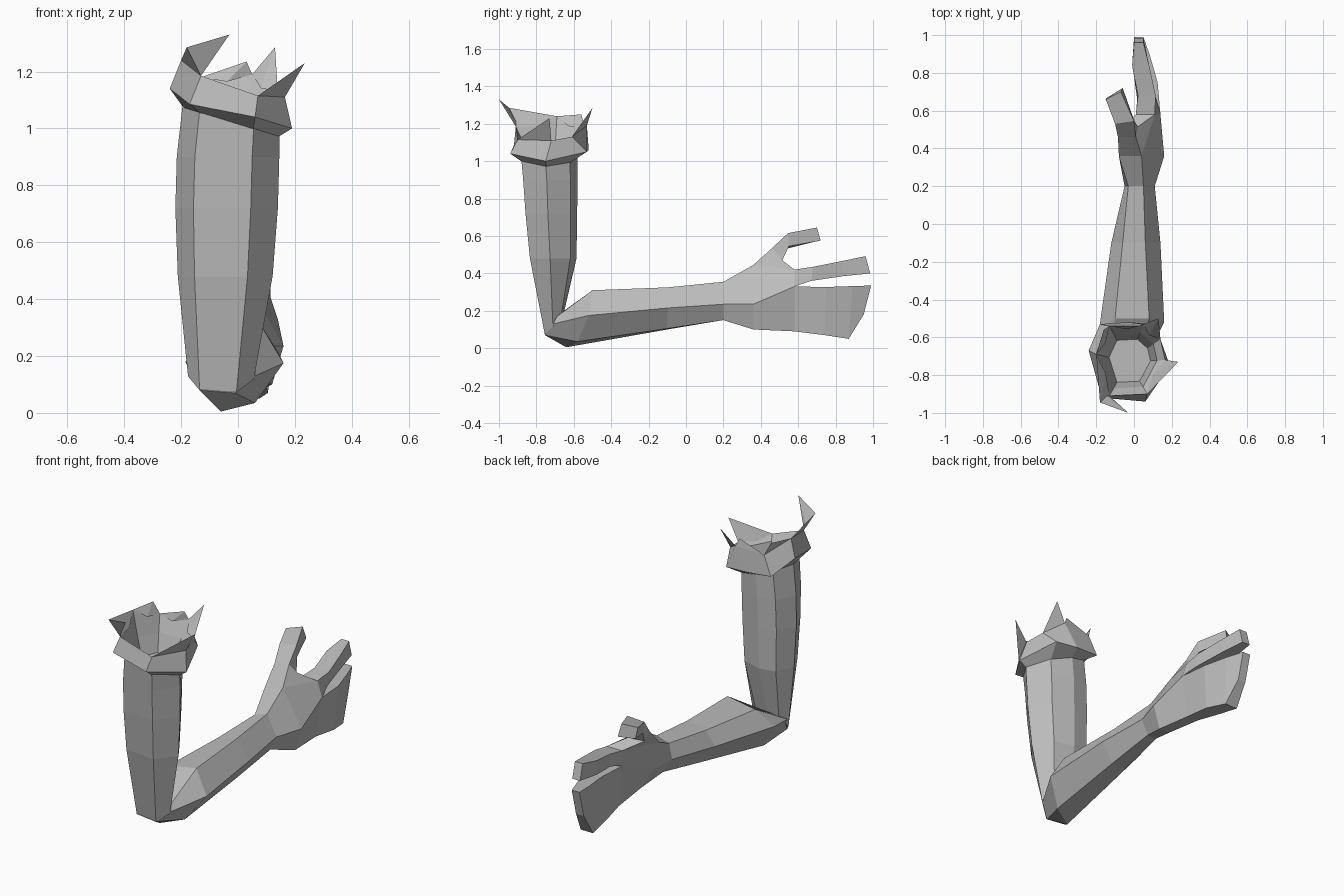
import bpy
import bmesh
from mathutils import Vector

default_cube = bpy.data.objects.get("Cube")
if default_cube:
    bpy.data.objects.remove(default_cube, do_unlink=True)

# Single flat grey for the whole model
grey = bpy.data.materials.new("plain_grey")
grey.use_nodes = True
grey.diffuse_color = (0.5, 0.5, 0.5, 1)
grey.node_tree.nodes["Principled BSDF"].inputs["Base Color"].default_value = grey.diffuse_color


def finish(name, bm):
    """Turn a bmesh into a flat shaded object."""
    bmesh.ops.recalc_face_normals(bm, faces=bm.faces[:])
    mesh = bpy.data.meshes.new(name)
    bm.to_mesh(mesh)
    bm.free()
    mesh.materials.append(grey)
    part = bpy.data.objects.new(name, mesh)
    bpy.context.collection.objects.link(part)


def loft(name, rings, cap_start=True, cap_end=True):
    """Skin a tube over cross-sections that share a point count."""
    bm = bmesh.new()
    loops = [[bm.verts.new(point) for point in ring] for ring in rings]
    for lower, upper in zip(loops, loops[1:]):
        count = len(lower)
        for i in range(count):
            j = (i + 1) % count
            bm.faces.new((lower[i], lower[j], upper[j], upper[i]))
    if cap_start:
        bm.faces.new(loops[0])
    if cap_end:
        bm.faces.new(loops[-1])
    finish(name, bm)


def section(y, *points):
    """Cross-section of x, z points in a plane across the forearm."""
    return [(x, y, z) for x, z in points]


def finger_ring(top, low, x, half, lean=0.0):
    """Four point finger section between a top and a low (y, z) point."""
    return [(x - half, *top), (x + half, *top),
            (x + lean + half, *low), (x + lean - half, *low)]


# Upper arm: one seven sided outline, scaled and tilted along its length
outline = [(-.11, -.13), (.08, -.15), (.17, -.02), (.10, .11),
           (-.02, .15), (-.12, .13), (-.17, .01)]


def arm_ring(z, cx, cy, sx, sy, slope_x=0.0, slope_y=0.0):
    return [(cx + x * sx, cy + y * sy, z + slope_x * x + slope_y * y)
            for x, y in outline]


loft("upper_arm", [
    arm_ring(.125, -.06, -.705, .68, .33, slope_y=.35),
    arm_ring(.48, -.045, -.71, .98, .83),
    arm_ring(.72, -.04, -.72, 1.06, .92),
    arm_ring(.9, -.035, -.725, 1.06, .97),
    arm_ring(1.03, -.025, -.73, 1, 1, slope_x=-.3),
], cap_end=False)

# Forearm: pointed elbow, then six sided sections tapering to the wrist
wrist = section(.2, (-.03, .33), (.05, .355), (.11, .235),
                (.07, .15), (.01, .15), (-.05, .24))
elbow_tip = [(-.12, -.68, .18), (.05, -.69, .17), (.06, -.71, .13),
             (-.01, -.755, .07), (-.135, -.75, .08), (-.175, -.69, .17)]
elbow = [(-.1, -.5, .28), (.08, -.5, .31), (.16, -.52, .175),
         (.06, -.58, .035), (-.06, -.64, .005), (-.185, -.56, .18)]
middle_arm = section(-.1, (-.06, .3), (.06, .325), (.14, .215),
                     (.07, .105), (-.02, .1), (-.12, .22))
loft("forearm", [elbow_tip, elbow, middle_arm, wrist], cap_end=False)

# Palm: widens from the wrist and ends in an open edge for the fingers
hand_middle = section(.36, (-.08, .41), (.04, .445), (.16, .235),
                      (.12, .1), (.04, .11), (-.04, .24))
knuckles = section(.58, (.01, .42), (.11, .42), (.14, .33),
                   (.1, .09), (.03, .09), (.01, .33))
loft("palm", [wrist, hand_middle, knuckles], cap_start=False, cap_end=False)
top_left, top_right, gap_right, low_right, low_left, gap_left = knuckles

# Joined lower fingers and the index finger share the split palm edge
loft("joined_fingers", [
    [gap_left, gap_right, low_right, low_left],
    finger_ring((.75, .327), (.74, .07), .075, .05, -.02),
    finger_ring((.89, .332), (.87, .05), .045, .04, -.01),
    finger_ring((.99, .335), (.95, .18), .025, .025),
], cap_start=False)
loft("index_finger", [
    [top_left, top_right, gap_right, gap_left],
    finger_ring((.68, .435), (.67, .36), .068, .047),
    finger_ring((.84, .467), (.84, .385), .035, .045),
    finger_ring((.96, .492), (.985, .40), .025, .025),
], cap_start=False)

# Thumb: grows from the top of the palm then bends forward
loft("thumb", [
    [hand_middle[0], hand_middle[1], top_right, top_left],
    [(-.085, .46, .515), (.01, .46, .535), (.02, .515, .47), (-.08, .5, .47)],
    [(-.1, .53, .60), (.0, .545, .615), (-.0, .55, .545), (-.09, .53, .53)],
    [(-.15, .66, .63), (-.07, .70, .645), (-.06, .72, .575), (-.14, .67, .565)],
], cap_start=False)

# Torn cuff: flared band with a ragged rim and a sunken inside
band_low = [(-.17, -.92, 1.085), (.06, -.94, 1.04), (.19, -.75, 1.0),
            (.11, -.53, 1.05), (-.03, -.52, 1.06), (-.18, -.53, 1.07),
            (-.24, -.67, 1.14)]
band_top = [(-.13, -.91, 1.185), (.07, -.9, 1.115), (.165, -.72, 1.11),
            (.14, -.61, 1.13), (.05, -.53, 1.19), (-.13, -.54, 1.18),
            (-.2, -.69, 1.24)]
centre = Vector((-.03, -.73, 1.0))


def shrink(ring, factor, z):
    return [(centre.x + (x - centre.x) * factor,
             centre.y + (y - centre.y) * factor, z) for x, y, _ in ring]


loft("torn_cuff", [
    arm_ring(1.02, -.025, -.73, .97, .97, slope_x=-.3),
    band_low,
    band_top,
    shrink(band_top, .78, 1.09),
    shrink(band_top, .6, .99),
], cap_start=False)


# Ragged points: thin three sided shards standing on the rim
def shard(name, start, end, tip):
    start, end, tip = Vector(start), Vector(end), Vector(tip)
    inner = (start + end) / 2
    inner += (centre - inner).normalized() * .03
    bm = bmesh.new()
    a, b, c, d = [bm.verts.new(p) for p in (start, end, inner, tip)]
    for face in ((a, b, d), (b, c, d), (c, a, d), (a, c, b)):
        bm.faces.new(face)
    finish(name, bm)


front_corner = (-.18, -.945, 1.285)
shard("front_shard", band_top[0], front_corner, (-.03, -1.0, 1.33))
shard("front_left_shard", band_top[0], band_top[6], front_corner)
shard("right_shard", band_top[1], band_top[2], (.235, -.73, 1.23))
shard("back_right_shard", band_top[3], band_top[4], (.13, -.5, 1.285))
shard("back_shard", band_top[4], band_top[5], (.03, -.54, 1.235))
shard("back_left_shard", band_top[5], band_top[6], (-.16, -.56, 1.25))
